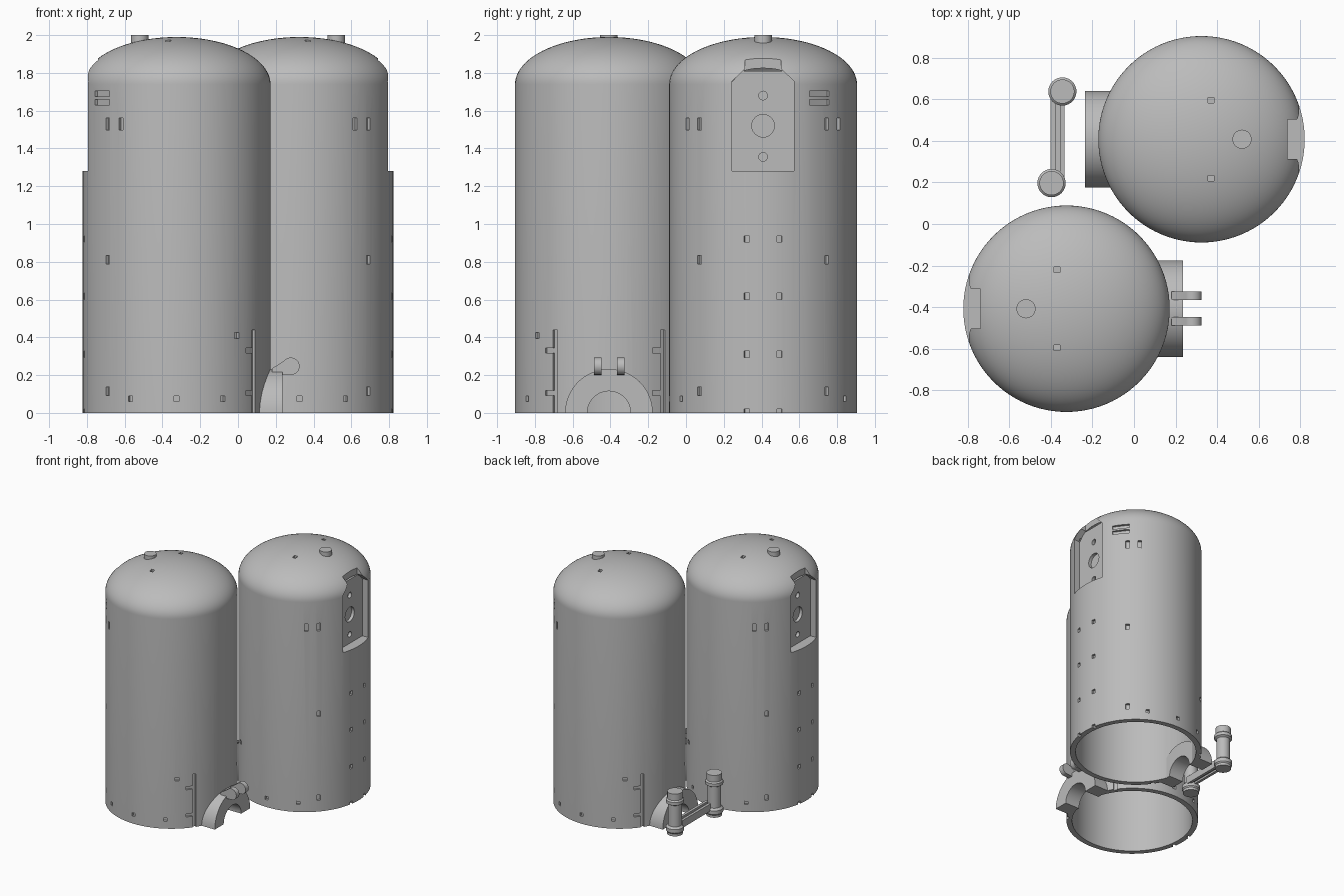
import bpy, bmesh
from math import sin, cos, pi, radians
from mathutils import Matrix, Vector

if "Cube" in bpy.data.objects:
    bpy.data.objects.remove(bpy.data.objects["Cube"])

GREY = bpy.data.materials.new("plain grey")
GREY.use_nodes = True
GREY.diffuse_color = (0.5, 0.5, 0.5, 1)
GREY.node_tree.nodes["Principled BSDF"].inputs["Base Color"].default_value = (0.5, 0.5, 0.5, 1)

R, WALL, SHOULDER, DOME = 0.497, 0.042, 1.74, 0.25


def arc(radius, start, end, steps, cx=0, cy=0):
    angles = [radians(start + (end - start) * i / steps) for i in range(steps + 1)]
    return [(cx + radius * cos(a), cy + radius * sin(a)) for a in angles]


def prism(bm, outline, low, high, axis):
    """Extrude a 2D outline along the x or y axis."""
    place = (lambda u, v, w: (w, u, v)) if axis == "x" else (lambda u, v, w: (u, w, v))
    rings = [[bm.verts.new(place(u, v, w)) for u, v in outline] for w in (low, high)]
    bm.faces.new(rings[0])
    bm.faces.new(rings[1])
    n = len(outline)
    for i in range(n):
        j = (i + 1) % n
        bm.faces.new((rings[0][i], rings[0][j], rings[1][j], rings[1][i]))


def box(bm, center, size, angle=0):
    turn = Matrix.Rotation(radians(angle), 4, "Z")
    bmesh.ops.create_cube(bm, size=1, matrix=turn @ Matrix.Translation(center)
                          @ Matrix.Diagonal((*size, 1)))


def slot(bm, angle, z, width, height, depth=0.02):
    """Box straddling the tank wall at an angle from the panel direction."""
    box(bm, (R, 0, z), (2 * depth, width, height), angle)


def lathe(bm, profile, steps):
    verts = [bm.verts.new((r, 0, z)) for r, z in profile]
    edges = [bm.edges.new(pair) for pair in zip(verts, verts[1:])]
    bmesh.ops.spin(bm, geom=verts + edges, cent=(0, 0, 0), axis=(0, 0, 1),
                   angle=2 * pi, steps=steps, use_merge=True)
    bmesh.ops.remove_doubles(bm, verts=bm.verts, dist=1e-5)


def finish(bm, name, place=Matrix()):
    bmesh.ops.recalc_face_normals(bm, faces=bm.faces)
    mesh = bpy.data.meshes.new(name)
    bm.to_mesh(mesh)
    bm.free()
    mesh.materials.append(GREY)
    obj = bpy.data.objects.new(name, mesh)
    bpy.context.collection.objects.link(obj)
    obj.matrix_world = place
    return obj


def activate(obj):
    bpy.ops.object.select_all(action="DESELECT")
    obj.select_set(True)
    bpy.context.view_layer.objects.active = obj


def smooth(obj):
    activate(obj)
    bpy.ops.object.shade_smooth_by_angle(angle=radians(30))


def combine(obj, tool, operation):
    activate(obj)
    mod = obj.modifiers.new("cut", "BOOLEAN")
    mod.operation, mod.solver, mod.use_self, mod.object = operation, "EXACT", True, tool
    bpy.ops.object.modifier_apply(modifier=mod.name)
    bpy.data.objects.remove(tool)


def mirrored(half):
    return half + [(-y, z) for y, z in reversed(half)]


def tank_shell(name, place):
    # hollow shell, open at the bottom
    bm = bmesh.new()
    outer = [(R * x, SHOULDER + DOME * z) for x, z in arc(1, 0, 90, 24)]
    inner = [((R - WALL) * x, SHOULDER + (DOME - WALL) * z) for x, z in arc(1, 90, 0, 24)]
    outer[-1], inner[0] = (0, SHOULDER + DOME), (0, SHOULDER + DOME - WALL)
    lathe(bm, [(R, 0)] + outer, 96)
    lathe(bm, inner + [(R - WALL, 0), (R, 0)], 96)
    shell = finish(bm, name)

    # solid backing behind the recessed panel
    bm = bmesh.new()
    prism(bm, mirrored([(0.178, 1.25), (0.178, 1.74), (0.11, 1.81)]), 0.375, 0.46, "x")
    combine(shell, finish(bm, "panel_backing"), "UNION")

    # panel recess, then its round holes
    bm = bmesh.new()
    prism(bm, mirrored([(0.165, 1.28), (0.165, 1.755), (0.096, 1.82), (0.096, 1.95)]),
          0.415, 0.6, "x")
    combine(shell, finish(bm, "panel_cutter"), "DIFFERENCE")

    bm = bmesh.new()
    for z, radius in ((1.355, 0.023), (1.52, 0.06), (1.68, 0.023)):
        prism(bm, arc(radius, 0, 345, 23, 0, z), 0.39, 0.43, "x")
    # arch opening through the wall
    prism(bm, arc(0.13, 0, 352.5, 47), -0.6, -0.4, "x")
    # slots and grooves
    for side in (-1, 1):
        slot(bm, side * 42.7, 1.53, 0.028, 0.063)
        slot(bm, side * 53.6, 1.53, 0.028, 0.063)
        for z in (0.81, 0.115):
            slot(bm, side * 42.7, z, 0.028, 0.045)
        for z in (0.92, 0.617, 0.31, 0.005):
            slot(bm, side * 10, z, 0.028, 0.033)
        for angle in (60.5, 90, 119.5):
            slot(bm, side * angle, 0.075, 0.026, 0.028)
        slot(bm, side * 130, 0.41, 0.03, 0.03)
        box(bm, (0.045, side * 0.188, 1.975), (0.028, 0.028, 0.04))
        groove = 180 + side * 35
        slot(bm, groove, 0.215, 0.028, 0.45, 0.015)
        for z in (0.33, 0.105):
            slot(bm, groove - 4, z, 0.06, 0.026, 0.015)
    for z in (1.69, 1.645):
        slot(bm, 37, z, 0.13, 0.03)
    combine(shell, finish(bm, "slot_cutter"), "DIFFERENCE")
    shell.matrix_world = place
    smooth(shell)


# two identical tanks, turned half a circle from each other
for label, sign, turn in (("back", 1, 0), ("front", -1, pi)):
    place = Matrix.Translation((sign * 0.325, sign * 0.408, 0)) @ Matrix.Rotation(turn, 4, "Z")
    tank_shell(label + "_tank", place)

    bm = bmesh.new()
    prism(bm, arc(0.232, 0, 180, 32) + arc(0.115, 180, 0, 24), -0.56, -0.43, "x")
    smooth(finish(bm, label + "_arch", place))

    bm = bmesh.new()
    lathe(bm, [(0, 1.95), (0.046, 1.95), (0.046, 2.0), (0, 2.0)], 32)
    smooth(finish(bm, label + "_dome_plug", place @ Matrix.Translation((0.195, 0, 0))))

# hinge lugs on the front arch
for name, y in (("left_hinge_lug", -0.345), ("right_hinge_lug", -0.468)):
    bm = bmesh.new()
    prism(bm, [(0.18, 0.235), (0.18, 0.19), (0.235, 0.2)]
          + arc(0.046, -70, 140, 20, 0.28, 0.247), y - 0.02, y + 0.02, "y")
    smooth(finish(bm, name))

# two flanged posts joined by a channel bar
for name, x, y in (("near_post", -0.397, 0.197), ("far_post", -0.345, 0.638)):
    bm = bmesh.new()
    lathe(bm, [(0, 0), (0.06, 0), (0.06, 0.02), (0.068, 0.03), (0.068, 0.06), (0.052, 0.075),
               (0.052, 0.25), (0.068, 0.26), (0.068, 0.285), (0.058, 0.295),
               (0.058, 0.35), (0, 0.35)], 32)
    smooth(finish(bm, name, Matrix.Translation((x, y, 0))))

bm = bmesh.new()
box(bm, (-0.368, 0.418, 0.08), (0.03, 0.4, 0.03))
for x in (-0.39, -0.346):
    box(bm, (x, 0.418, 0.08), (0.022, 0.4, 0.06))
finish(bm, "post_bar")
